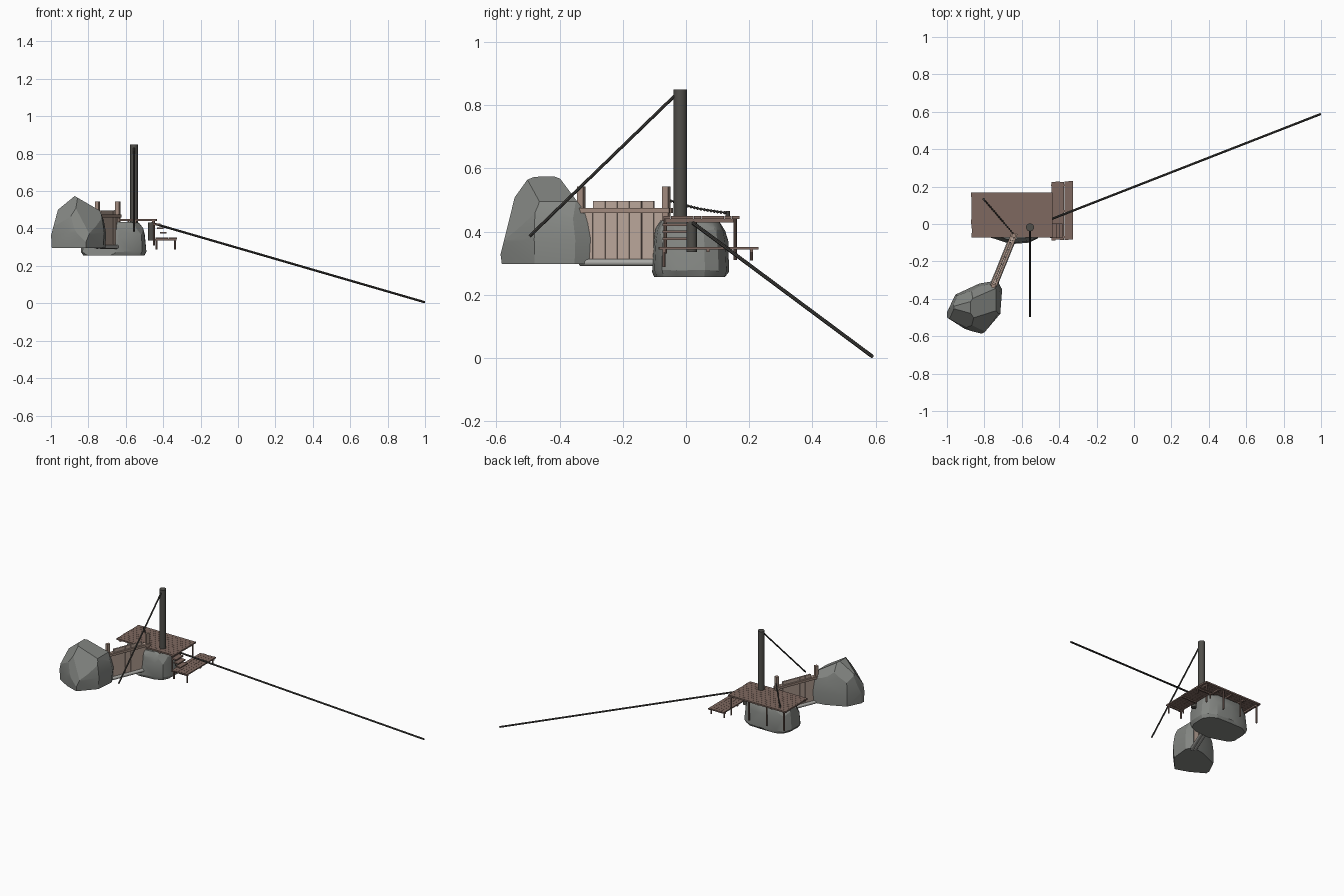
import bpy, bmesh, math, random
from mathutils import Vector, Matrix

if "Cube" in bpy.data.objects:
    bpy.data.objects.remove(bpy.data.objects["Cube"])
random.seed(4)

def mat(name, c):
    m = bpy.data.materials.new(name)
    m.diffuse_color = (*c, 1)
    m.use_nodes = True
    m.node_tree.nodes["Principled BSDF"].inputs["Base Color"].default_value = m.diffuse_color
    return m

STONE = mat("grey stone", (0.235, 0.245, 0.23))
DECK = mat("dark deck wood", (0.21, 0.14, 0.115))
WOOD = mat("weathered wood", (0.36, 0.26, 0.21))
PANEL = mat("pale gate wood", (0.50, 0.385, 0.325))
MAST = mat("tarred mast", (0.08, 0.077, 0.068))
ROPE = mat("dark rope", (0.055, 0.053, 0.048))
SILL = mat("pale grey sill", (0.40, 0.40, 0.38))

def finish(name, bm, m, smooth=None):
    bmesh.ops.recalc_face_normals(bm, faces=bm.faces)
    me = bpy.data.meshes.new(name)
    bm.to_mesh(me)
    bm.free()
    me.materials.append(m)
    ob = bpy.data.objects.new(name, me)
    bpy.context.collection.objects.link(ob)
    if smooth:
        bpy.context.view_layer.objects.active = ob
        bpy.ops.object.select_all(action='DESELECT')
        ob.select_set(True)
        bpy.ops.object.shade_smooth_by_angle(angle=math.radians(smooth))
    return ob

def add_box(bm, c, s, turn=0.0):
    M = Matrix.Translation(c) @ Matrix.Rotation(turn, 4, 'Z') @ Matrix.Diagonal((*s, 1))
    bmesh.ops.create_cube(bm, size=1, matrix=M)

def add_rod(bm, a, b, r, n=8):
    a, b = Vector(a), Vector(b)
    d = b - a
    M = Matrix.Translation((a + b) / 2) @ d.to_track_quat('Z', 'Y').to_matrix().to_4x4()
    bmesh.ops.create_cone(bm, cap_ends=True, segments=n, radius1=r, radius2=r, depth=d.length, matrix=M)

def rod(name, a, b, r, m, n=8):
    bm = bmesh.new()
    add_rod(bm, a, b, r, n)
    return finish(name, bm, m, 40)

def rock(name, outline, centre, rings, jitter, cuts):
    # hull scaled copies of the outline, then chop flat facets off it
    bm = bmesh.new()
    for i, (z, s) in enumerate(rings):
        for x, y in outline:
            k = s * (1 - random.uniform(0, jitter) * (i != 1))
            dz = random.uniform(-jitter, 0) * 0.15 if i else 0
            bm.verts.new((centre[0] + (x - centre[0]) * k, centre[1] + (y - centre[1]) * k, z + dz))
    res = bmesh.ops.convex_hull(bm, input=bm.verts)
    junk = {g for g in res["geom_interior"] + res["geom_unused"] if isinstance(g, bmesh.types.BMVert)}
    bmesh.ops.delete(bm, geom=list(junk), context='VERTS')
    for co, no in cuts:
        bmesh.ops.bisect_plane(bm, geom=bm.verts[:] + bm.edges[:] + bm.faces[:],
                               plane_co=co, plane_no=no, clear_outer=True)
        bmesh.ops.holes_fill(bm, edges=[e for e in bm.edges if e.is_boundary])
    finish(name, bm, STONE, 20)

# boulders
big = [(-1.0, -.47), (-.954, -.377), (-.826, -.318), (-.73, -.302), (-.705, -.35), (-.715, -.48),
       (-.773, -.537), (-.81, -.592), (-.906, -.56), (-1.0, -.5)]
rock("tall_boulder", big, (-.87, -.45),
     [(.297, .98), (.38, 1), (.45, .97), (.52, .85), (.56, .65), (.578, .4)], .06,
     [((-.85, -.571, .39), (0, -.97, .24)), ((-.8, -.40, .57), (0, .8, .6)),
      ((-.995, -.45, .38), (-.966, 0, .26)), ((-.963, -.45, .5), (-.63, 0, .77)),
      ((-.738, -.4, .495), (.5, 0, .86)), ((-.738, -.4, .495), (.93, 0, .37)),
      ((-.77, -.53, .42), (.5, -.75, .45)), ((-.93, -.53, .45), (-.6, -.6, .53)),
      ((-.93, -.38, .47), (-.6, .6, .53))])
low = []
for i in range(14):
    t = 2 * math.pi * (i + .5) / 14
    c, s = math.cos(t), math.sin(t)
    low.append((-.665 + .178 * math.copysign(abs(c) ** .65, c), .014 + .122 * math.copysign(abs(s) ** .65, s)))
rock("low_boulder", low, (-.665, .014),
     [(.256, .95), (.28, 1), (.37, 1), (.41, .95), (.436, .8)], .06,
     [((-.66, -.102, .3), (-.3, -.94, .1)), ((-.525, -.07, .385), (.7, -.55, .45)),
      ((-.80, -.06, .38), (-.7, -.55, .4)), ((-.79, .10, .39), (-.6, .6, .5)),
      ((-.53, .10, .40), (.6, .6, .5))])

# main deck: planks along x
bm = bmesh.new()
for i in range(10):
    y = -.06 + i * .0241
    add_box(bm, (-.652 + random.uniform(-.002, .002), y, .4445), (.434, .0232, .010))
finish("main_deck_planks", bm, DECK)
bm = bmesh.new()
for x in (-.85, -.75, -.65, -.55, -.455):
    add_box(bm, (x, .045, .4345), (.012, .22, .010))
finish("main_deck_beams", bm, DECK)
bm = bmesh.new()
for x in (-.85, -.72, -.585, -.45):
    add_rod(bm, (x, .155, .31), (x, .155, .44), .0055)
add_rod(bm, (-.45, -.066, .33), (-.45, -.066, .44), .0055)
finish("main_deck_posts", bm, DECK, 40)

# lower side deck: planks along y
bm = bmesh.new()
for i in range(5):
    add_box(bm, (-.431 + i * .0232, .07 + random.uniform(-.003, .003), .347), (.0222, .312, .008))
finish("side_deck_planks", bm, DECK)
bm = bmesh.new()
for y in (-.07, .07, .207):
    add_box(bm, (-.385, y, .339), (.115, .010, .008))
finish("side_deck_beams", bm, DECK)
bm = bmesh.new()
for y, z in ((-.07, .288), (.207, .308)):
    for x in (-.435, -.336):
        add_rod(bm, (x, y, z), (x, y, .345), .005)
finish("side_deck_posts", bm, DECK, 40)

# steps between the decks
bm = bmesh.new()
for i in range(3):
    add_box(bm, (-.432 + .016 * i, -.036, .422 - .022 * i), (.036, .078, .008))
finish("steps", bm, DECK)

# mast, mooring bollard and lines
rod("mast", (-.556, -.018, .40), (-.556, -.018, .85), .0215, MAST, 16)
rod("bollard", (-.463, .018, .335), (-.463, .018, .432), .017, MAST, 12)
rod("long_mooring_line", (-.463, .018, .430), (.998, .588, .006), .006, ROPE)
rod("mast_stay", (-.556, -.03, .835), (-.556, -.495, .385), .005, ROPE)

# gate between the boulders
A, B = Vector((-.752, -.331, 0)), Vector((-.643, -.062, 0))
D = (B - A).normalized()
N = Vector((-D.y, D.x, 0))
turn = math.atan2(D.y, D.x)
bm = bmesh.new()
for p in (A, B):
    add_box(bm, p + Vector((0, 0, .465)), (.021, .021, .156), turn)
finish("gate_posts", bm, WOOD)
bm = bmesh.new()
L = (B - A).length
tops = (.475, .496, .496, .496, .496, .496, .475)
for i, t in enumerate(tops):
    w = L / 7
    add_box(bm, A + D * (w * (i + .5)) + Vector((0, 0, (t + .31) / 2)), (w - .002, .010, t - .31), turn)
finish("gate_panels", bm, PANEL)
bm = bmesh.new()
for side in (-1, 1):
    add_box(bm, (A + B) / 2 + N * .011 * side + Vector((0, 0, .466)), (L + .03, .011, .016), turn)
finish("gate_rails", bm, WOOD)
bm = bmesh.new()
for side in (-1, 1):
    add_rod(bm, A + N * .010 * side + Vector((0, 0, .302)), B + N * .010 * side + Vector((0, 0, .302)), .011, 10)
finish("gate_sill_pipes", bm, SILL, 40)

# sagging chain from gate post to a deck ring
bm = bmesh.new()
p, q = Vector((-.64, -.058, .50)), Vector((-.803, .132, .459))
n = 18
for i in range(n + 1):
    t = i / n
    c = p.lerp(q, t) - Vector((0, 0, .024 * t * (1 - t)))
    bmesh.ops.create_icosphere(bm, subdivisions=1, radius=.0055, matrix=Matrix.Translation(c))
mid = p.lerp(q, .5) - Vector((0, 0, .006))
add_rod(bm, p, mid, .0025, 6)
add_rod(bm, mid, q, .0025, 6)
add_rod(bm, (q.x, q.y, .445), (q.x, q.y, .465), .007, 8)
finish("gate_chain", bm, ROPE, 60)
